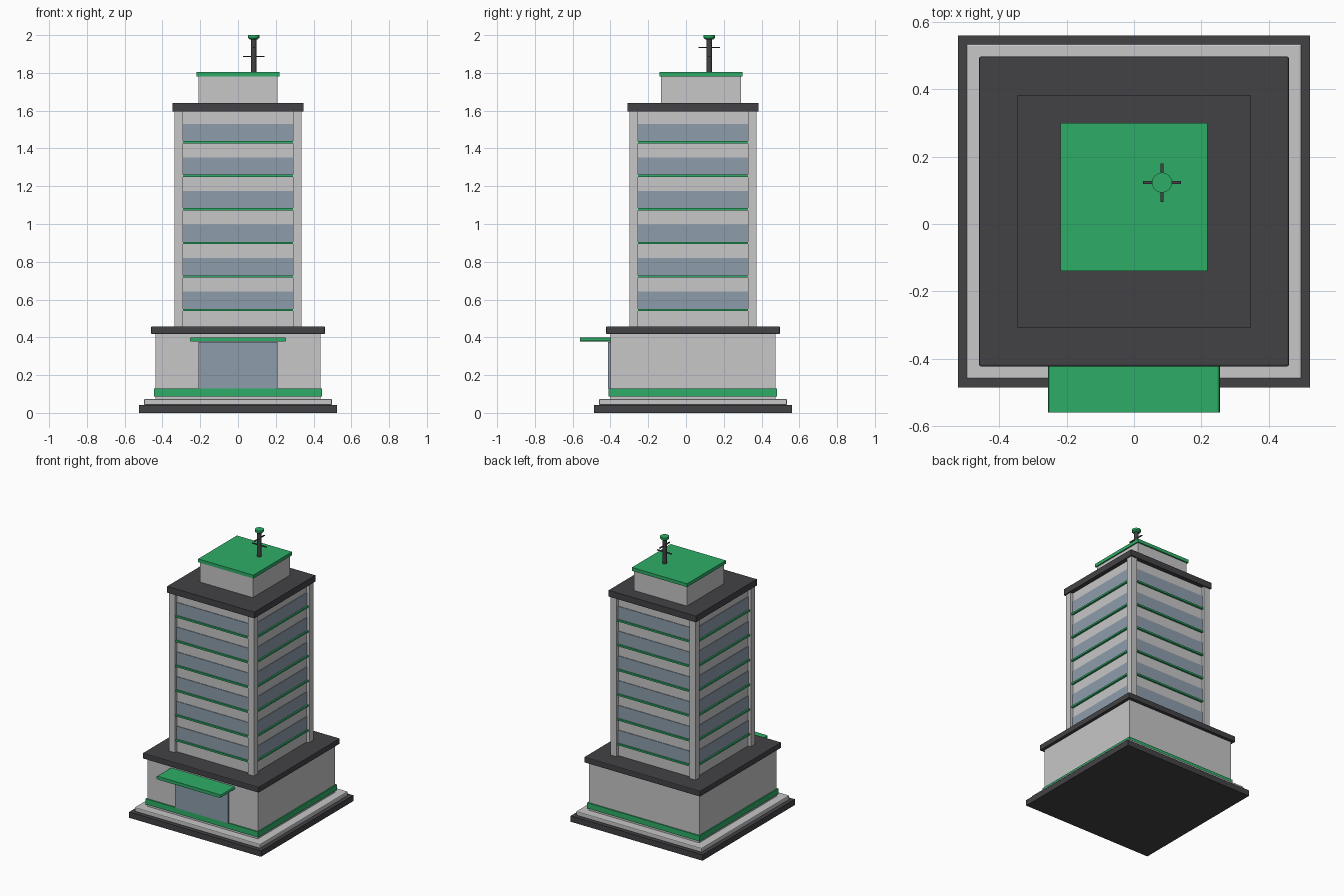
import bpy, bmesh
from math import pi
from mathutils import Matrix

if "Cube" in bpy.data.objects:
    bpy.data.objects.remove(bpy.data.objects["Cube"], do_unlink=True)

CY = 0.037  # tower axis in y


def material(name, rgb):
    m = bpy.data.materials.new(name)
    m.use_nodes = True
    m.diffuse_color = (*rgb, 1)
    m.node_tree.nodes["Principled BSDF"].inputs["Base Color"].default_value = (*rgb, 1)
    return m


GREEN = material("green trim", (0.027, 0.42, 0.135))
DARK = material("charcoal", (0.055, 0.054, 0.06))
GREY = material("light grey", (0.57, 0.57, 0.58))
GLASS = material("blue grey glass", (0.27, 0.34, 0.41))


def add_object(name, bm, mat):
    mesh = bpy.data.meshes.new(name)
    bm.to_mesh(mesh)
    bm.free()
    mesh.materials.append(mat)
    obj = bpy.data.objects.new(name, mesh)
    bpy.context.collection.objects.link(obj)
    return obj


def box(name, x, y, z, mat, bevel=0, axis=None):
    """Box from (low, high) ranges; bevels edges along one axis, or all."""
    bm = bmesh.new()
    bmesh.ops.create_cube(bm, size=1)
    for v in bm.verts:
        v.co = [r[0] + (c + 0.5) * (r[1] - r[0]) for c, r in zip(v.co, (x, y, z))]
    if bevel:
        edges = [e for e in bm.edges if axis is None
                 or abs((e.verts[0].co - e.verts[1].co).normalized()[axis]) > 0.9]
        bmesh.ops.bevel(bm, geom=edges, offset=bevel, segments=2, profile=0.5, affect='EDGES')
    return add_object(name, bm, mat)


def block(name, half, z, mat, **kw):
    """Square slab centred on the tower axis."""
    return box(name, (-half, half), (CY - half, CY + half), z, mat, **kw)


def cylinder(name, x, y, z, r1, r2, mat, sides=16):
    bm = bmesh.new()
    bmesh.ops.create_cone(bm, cap_ends=True, segments=sides, radius1=r1, radius2=r2,
                          depth=z[1] - z[0], matrix=Matrix.Translation((x, y, sum(z) / 2)))
    obj = add_object(name, bm, mat)
    for p in obj.data.polygons:
        p.use_smooth = abs(p.normal.z) < 0.9
    obj.data.set_sharp_from_angle(angle=pi / 5)
    return obj


# Base and podium
block("base_slab", 0.523, (0, 0.042), DARK)
block("base_step", 0.498, (0.042, 0.073), GREY, bevel=0.006)
block("podium", 0.438, (0.07, 0.418), GREY)
block("podium_green_band", 0.446, (0.088, 0.128), GREEN)
block("podium_roof", 0.46, (0.417, 0.458), DARK, bevel=0.005)

# Entrance
box("entrance_glass", (-0.21, 0.21), (-0.413, -0.39), (0.128, 0.375), GLASS)
box("entrance_canopy", (-0.255, 0.255), (-0.56, -0.39), (0.377, 0.4), GREEN, bevel=0.009, axis=1)

# Tower shaft with corner columns
CORE, OUT, INNER = 0.316, 0.337, 0.29
block("tower_core", CORE, (0.45, 1.6), GREY)
for sx, nx in ((-1, "right"), (1, "left")):
    for sy, ny in ((-1, "front"), (1, "back")):
        box(f"column_{ny}_{nx}", sorted((sx * INNER, sx * OUT)),
            sorted((CY + sy * INNER, CY + sy * OUT)), (0.45, 1.6), GREY)

# Window bands and green sills on all four sides of each floor
for i in range(6):
    z = 0.549 + i * 0.1775
    for side, s in (("front", -1), ("back", 1)):
        for part, proud, zr, mat in (("window", 0.004, (z, z + 0.094), GLASS),
                                     ("sill", 0.014, (z - 0.01, z + 0.002), GREEN)):
            near, far = CORE - 0.01, CORE + proud
            span = sorted((s * near, s * far))
            box(f"{part}_{side}_{i + 1}", (-INNER, INNER), [CY + v for v in span], zr, mat)
            flank = "right" if s < 0 else "left"
            box(f"{part}_{flank}_{i + 1}", span, (CY - INNER, CY + INNER), zr, mat)

# Roof and penthouse
block("tower_roof", 0.346, (1.595, 1.64), DARK)
box("penthouse", (-0.21, 0.21), (-0.132, 0.29), (1.635, 1.785), GREY)
box("penthouse_roof", (-0.219, 0.219), (-0.139, 0.3), (1.782, 1.806), GREEN)

# Antenna mast with two crossing arms and a cap
MX, MY, ARM, T = 0.083, 0.123, 0.057, 0.004
cylinder("antenna_mast", MX, MY, (1.8, 1.985), 0.0145, 0.0145, DARK)
box("antenna_arm_across", (MX - ARM, MX + ARM), (MY - T, MY + T), (1.883, 1.889), DARK)
box("antenna_arm_along", (MX - T, MX + T), (MY - ARM, MY + ARM), (1.931, 1.937), DARK)
cylinder("antenna_cap_collar", MX, MY, (1.976, 1.986), 0.02, 0.029, GREEN)
cylinder("antenna_cap", MX, MY, (1.985, 2.0), 0.03, 0.03, GREEN)
